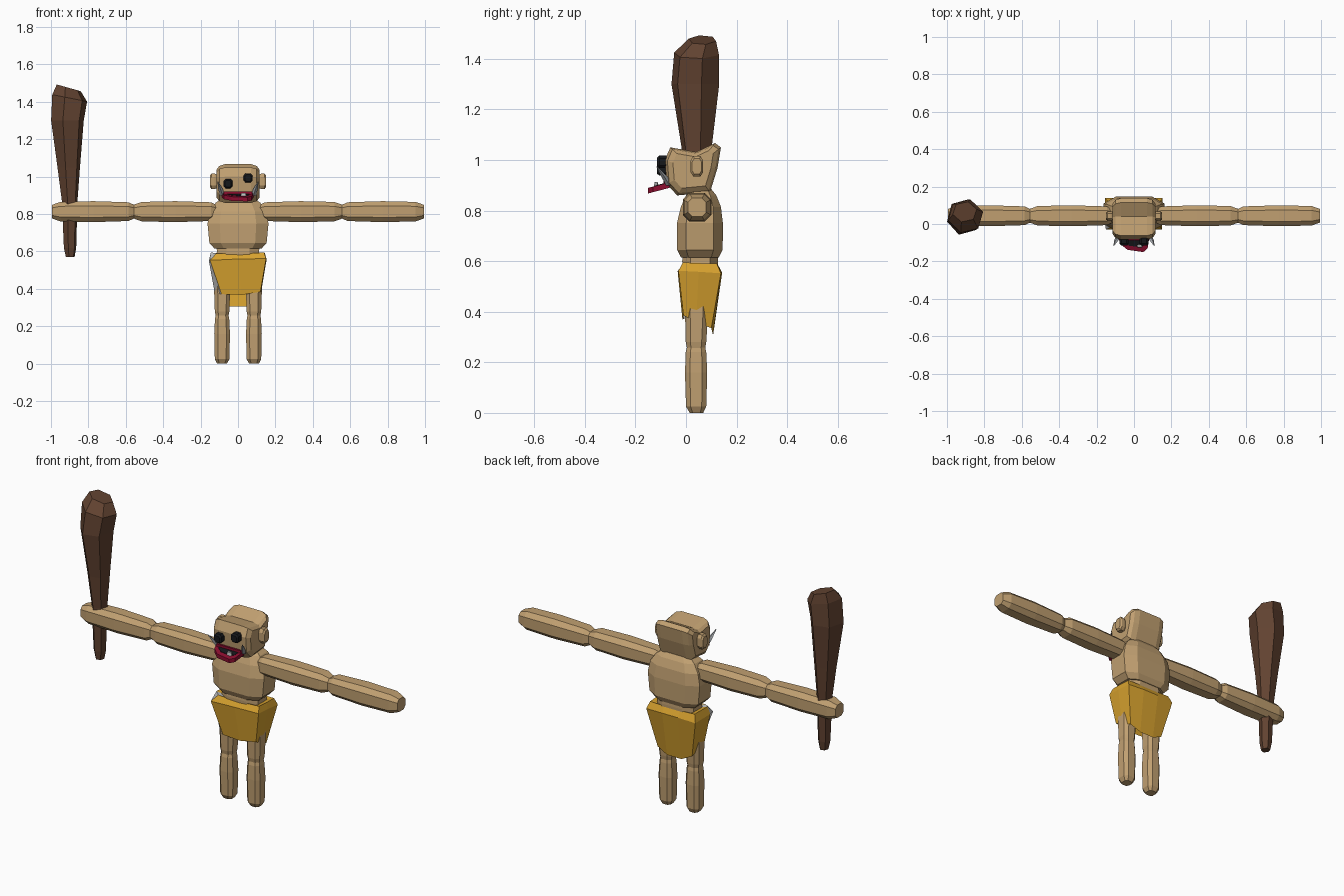
import bpy, bmesh, math
from mathutils import Vector


def material(name, r, g, b):
    m = bpy.data.materials.new(name)
    m.diffuse_color = (r, g, b, 1)
    return m


SKIN = material("tan skin", 0.53, 0.35, 0.165)
CLOTH = material("ochre cloth", 0.68, 0.36, 0.028)
PALE = material("pale grey", 0.55, 0.55, 0.55)
WOOD = material("dark wood", 0.12, 0.055, 0.03)
RED = material("dark red", 0.26, 0.004, 0.028)
BLACK = material("black", 0.008, 0.009, 0.011)
TUSK = material("tusk grey", 0.36, 0.38, 0.40)


def loft(name, rings, mat, cap_start=True, cap_end=True):
    """Skin a list of equal-length point rings."""
    bm = bmesh.new()
    vs = [[bm.verts.new(p) for p in r] for r in rings]
    n = len(vs[0])
    for a, b in zip(vs, vs[1:]):
        for i in range(n):
            j = (i + 1) % n
            bm.faces.new((a[i], a[j], b[j], b[i]))
    if cap_start:
        bm.faces.new(vs[0][::-1])
    if cap_end:
        bm.faces.new(vs[-1])
    bmesh.ops.recalc_face_normals(bm, faces=bm.faces)
    me = bpy.data.meshes.new(name)
    bm.to_mesh(me)
    bm.free()
    me.materials.append(mat)
    ob = bpy.data.objects.new(name, me)
    bpy.context.collection.objects.link(ob)
    return ob


def octagon(cx, cy, hx, hy, c=0.55):
    """Chamfered rectangle; c is the flat share of each side."""
    return [(cx + sx * hx, cy + sy * hy) for sx, sy in
            ((c, -1), (1, -c), (1, c), (c, 1), (-c, 1), (-1, c), (-1, -c), (-c, -1))]


def stack(name, levels, mat, cx=0.0, c=0.55):
    """Vertical body from (z, half width, front y, back y) levels."""
    return loft(name, [[(x, y, z) for x, y in
                octagon(cx, (f + b) / 2, hx, (b - f) / 2, c)]
                for z, hx, f, b in levels], mat)


# Torso and waist
stack("torso", [(0.615, 0.125, -0.02, 0.13), (0.645, 0.153, -0.035, 0.145),
                (0.75, 0.163, -0.036, 0.146), (0.815, 0.15, -0.02, 0.138),
                (0.86, 0.12, 0.0, 0.12), (0.885, 0.085, 0.02, 0.10)], SKIN, c=0.6)
stack("waist", [(0.53, 0.12, -0.012, 0.125), (0.60, 0.113, -0.015, 0.127),
                (0.635, 0.115, -0.012, 0.125)], SKIN)

# Limbs, mirrored left and right
for s, side in ((1, "left"), (-1, "right")):
    for part, x0, x1 in (("upper_arm", 0.11, 0.56), ("forearm", 0.55, 0.995)):
        prof = [(x0, 0.034), (x0 + 0.035, 0.05), ((x0 + x1) / 2, 0.056),
                (x1 - 0.045, 0.052), (x1, 0.036)]
        loft(f"{side}_{part}", [[(s * x, y, z) for y, z in
             octagon(0.044, 0.813, r, r)] for x, r in prof], SKIN)
    cx = s * 0.085
    stack(side + "_lower_leg", [(0.0, 0.026, 0.015, 0.068), (0.025, 0.039, 0.0, 0.08),
          (0.16, 0.042, -0.004, 0.084), (0.24, 0.038, -0.001, 0.08),
          (0.265, 0.033, 0.005, 0.075)], SKIN, cx)
    stack(side + "_thigh", [(0.25, 0.033, 0.005, 0.075), (0.28, 0.039, -0.001, 0.08),
          (0.40, 0.043, -0.004, 0.088), (0.56, 0.038, 0.0, 0.09)], SKIN, cx)

    # Ears
    loft(side + "_ear", [[(s * x, 0.043 + u * k, 0.975 + v * k) for u, v in
         octagon(0, 0, 0.025, 0.041)] for x, k in
         ((0.10, 0.75), (0.125, 1), (0.142, 1), (0.151, 0.75))], SKIN)

    # Tusks curving outward and up
    loft(side + "_tusk", [[(s * x + r * math.cos(a), y + r * math.sin(a), z)
         for a in [i * math.tau / 4 for i in range(4)]] for x, y, z, r in
         ((0.083, -0.066, 0.90, 0.013), (0.094, -0.086, 0.935, 0.012),
          (0.108, -0.116, 0.975, 0.002))], TUSK)

# Head: side profile lofted across x
profile = [(-0.062, 1.05), (-0.084, 1.0), (-0.076, 0.905), (-0.035, 0.86),
           (0.095, 0.872), (0.125, 0.97), (0.138, 1.05), (0.115, 1.067),
           (0.04, 1.032)]
loft("head", [[(x, 0.03 + (y - 0.03) * k, 0.963 + (z - 0.963) * k)
     for y, z in profile] for x, k in
     ((-0.115, 0.72), (-0.1, 0.91), (-0.07, 1), (0.07, 1), (0.1, 0.91), (0.115, 0.72))], SKIN)

# Uneven button eyes
for name, x, z in (("right_eye", -0.053, 0.963), ("left_eye", 0.054, 0.993)):
    loft(name, [[(x + u * k, y, z + v * k) for u, v in octagon(0, 0, 0.024, 0.025)]
         for y, k in ((-0.07, 1), (-0.105, 1), (-0.114, 0.7))], BLACK)

# Protruding lip, tilted down to the front, with dark mouth and tooth
lip = [(-0.085, -0.065), (-0.075, -0.105), (-0.035, -0.138), (0.05, -0.15),
       (0.073, -0.13), (0.083, -0.065)]


def tilt(x, y, dz):
    return (x, y, 0.895 + (y + 0.08) * 0.26 + dz)


loft("lower_lip", [[tilt(x, y, d) for x, y in lip] for d in (-0.009, 0.013)], RED)
loft("mouth_inside", [[tilt(x * 0.78, -0.065 + (y + 0.065) * 0.7, d) for x, y in lip]
     for d in (0.012, 0.015)], BLACK)
stack("upper_lip", [(0.905, 0.08, -0.088, -0.06), (0.921, 0.074, -0.088, -0.06)], RED, c=0.85)
stack("tooth", [(0.885, 0.016, -0.128, -0.108), (0.914, 0.012, -0.124, -0.112)], PALE, 0.03)

# Loincloth: open skirt, longer at the back, with a pale strip at one corner
rim = [(-0.115, -0.012, 0.59), (0.0, -0.012, 0.585), (0.14, -0.012, 0.595),
       (0.143, 0.05, 0.592), (0.14, 0.122, 0.59), (0.05, 0.125, 0.588),
       (-0.05, 0.125, 0.588), (-0.14, 0.122, 0.592), (-0.145, 0.015, 0.595)]
hip = [(-0.15, -0.03, 0.553), (0.0, -0.033, 0.56), (0.15, -0.03, 0.562),
       (0.153, 0.05, 0.558), (0.153, 0.138, 0.552), (0.05, 0.143, 0.555),
       (-0.05, 0.143, 0.555), (-0.155, 0.138, 0.55), (-0.156, 0.005, 0.552)]
hem = [(-0.088, -0.01, 0.372), (0.02, -0.014, 0.368), (0.12, -0.01, 0.385),
       (0.12, 0.04, 0.36), (0.108, 0.1, 0.335), (0.045, 0.107, 0.306),
       (-0.045, 0.107, 0.306), (-0.108, 0.1, 0.335), (-0.124, 0.015, 0.375)]
belt = [(x * 0.75, 0.055 + (y - 0.055) * 0.8, 0.583) for x, y, z in rim]
skirt = loft("loincloth", [belt, rim, hip, hem], CLOTH, False, False)
skirt.data.materials.append(PALE)
for p in skirt.data.polygons:
    if p.index % 9 == 8:
        p.material_index = 1

# Club: six-sided, swelling upward, slanted top
rings = []
for z, x, y, rx, ry, slant in (
        (0.57, -0.897, 0.043, 0.024, 0.026, 0), (0.62, -0.898, 0.043, 0.034, 0.034, 0),
        (0.87, -0.90, 0.043, 0.043, 0.043, 0), (1.05, -0.905, 0.042, 0.062, 0.062, 0),
        (1.30, -0.912, 0.037, 0.09, 0.098, 0), (1.42, -0.9, 0.042, 0.096, 0.092, -0.2),
        (1.475, -0.905, 0.065, 0.066, 0.056, -0.28)):
    rings.append([(x + rx * math.cos(a), y + ry * math.sin(a), z + slant * rx * math.cos(a))
                  for a in [0.25 + i * math.tau / 6 for i in range(6)]])
loft("club", rings, WOOD)
